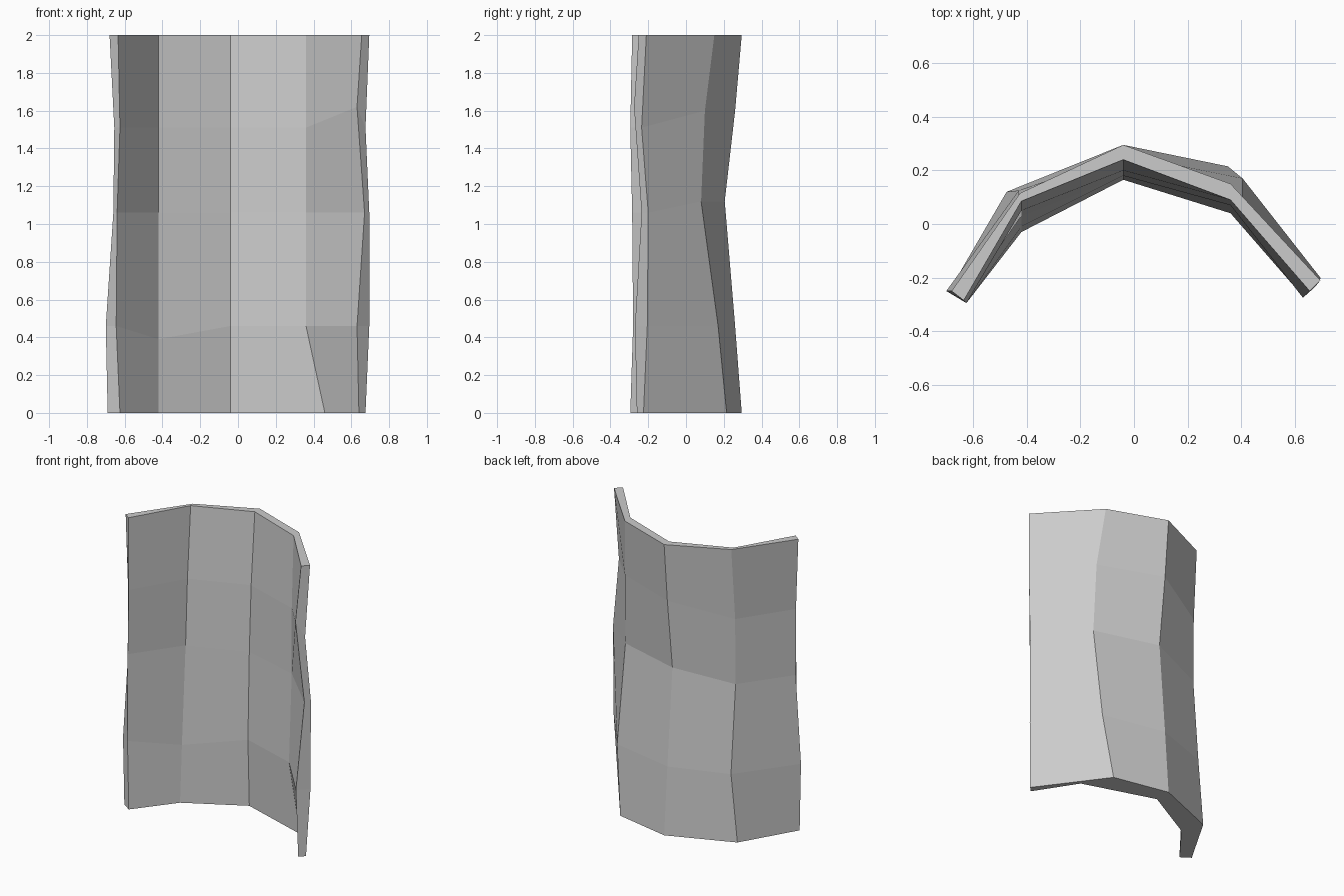
import bpy
import bmesh

default_cube = bpy.data.objects.get("Cube")
if default_cube:
    bpy.data.objects.remove(default_cube, do_unlink=True)


def make_material(name, colour):
    material = bpy.data.materials.new(name)
    material.use_nodes = True
    material.diffuse_color = colour
    shader = material.node_tree.nodes["Principled BSDF"]
    shader.inputs["Base Color"].default_value = colour
    return material


def upright(bm, x_values, y_values, z_values):
    """One vertical line of corners, from bottom to top, in hundredths of a unit."""
    return [bm.verts.new((x / 100, y / 100, z / 100))
            for x, y, z in zip(x_values, y_values, z_values)]


def skin(bm, first_line, second_line):
    """Strip of quads between two lines of corners."""
    for i in range(len(first_line) - 1):
        bm.faces.new((first_line[i], second_line[i],
                      second_line[i + 1], first_line[i + 1]))


bm = bmesh.new()
levels = (0, 46, 106, 151, 200)
high_levels = (0, 46, 112, 160, 200)
dipped_levels = (0, 39, 106, 151, 200)

# Hollow front side: uprights from right end to left end
front_side = [
    upright(bm, (-62.5, -64.5, -64, -62.5, -63.5), (-29.5, -28, -28.5, -29.5, -28.5), levels),
    upright(bm, [-42] * 5, (-3, -1, 3, 5, 8.5), dipped_levels),
    upright(bm, [-4] * 5, (18, 16.5, 18, 20, 24), levels),
    upright(bm, (46, 36, 36, 36, 36), (2, 4, 7, 7, 9), levels),
    upright(bm, (64, 63, 67, 63, 65.5), (-26, -27, -23.5, -27.5, -25), (0, 46, 106, 162, 200)),
]

# Bulging back side
back_side = [
    upright(bm, (-69, -70, -66, -65.5, -68), (-25, -25, -25, -26, -25), levels),
    upright(bm, (-47.5, -43, -43, -43, -42.5), (12, 12.5, 7.5, 8, 11.5), levels),
    upright(bm, [-4] * 5, (29.5, 26, 20.5, 26, 29.5), high_levels),
    upright(bm, (35, 40.5, 40.5, 39.5, 36), (21.5, 17, 8, 10, 15), high_levels),
    upright(bm, (67.5, 69.5, 69.5, 67.5, 69.5), (-22.5, -20.5, -20, -23.5, -21), levels),
]

# Faces of both sides, the two end caps, and the bottom and top rims
for side in (front_side, back_side):
    for left_line, right_line in zip(side, side[1:]):
        skin(bm, left_line, right_line)
for end in (0, -1):
    skin(bm, front_side[end], back_side[end])
    skin(bm, [line[end] for line in front_side],
         [line[end] for line in back_side])
bmesh.ops.recalc_face_normals(bm, faces=bm.faces[:])

# Faceted panel object
mesh = bpy.data.meshes.new("curved_panel")
bm.to_mesh(mesh)
bm.free()
mesh.materials.append(make_material("plain grey", (0.6, 0.6, 0.6, 1)))
panel = bpy.data.objects.new("curved_panel", mesh)
bpy.context.collection.objects.link(panel)
